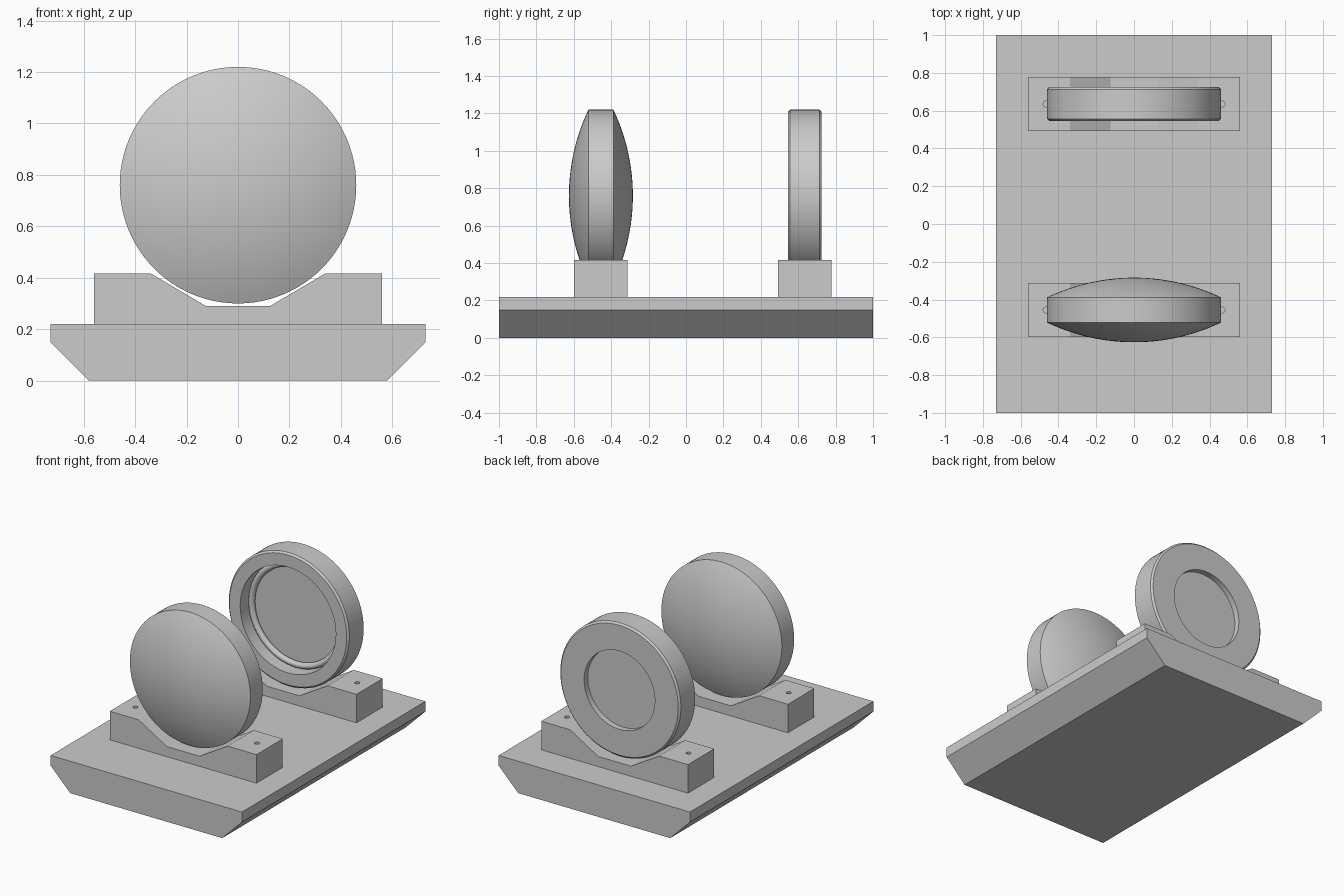
import bpy
import bmesh
import math
from mathutils import Matrix, Vector

cube = bpy.data.objects.get("Cube")
if cube:
    bpy.data.objects.remove(cube, do_unlink=True)

grey = bpy.data.materials.new("plain grey")
grey.use_nodes = True
GREY = (0.6, 0.6, 0.6, 1)
grey.diffuse_color = GREY
grey.node_tree.nodes["Principled BSDF"].inputs["Base Color"].default_value = GREY


def finish(name, bm, smooth=False):
    bmesh.ops.recalc_face_normals(bm, faces=bm.faces)
    mesh = bpy.data.meshes.new(name)
    bm.to_mesh(mesh)
    bm.free()
    mesh.materials.append(grey)
    obj = bpy.data.objects.new(name, mesh)
    bpy.context.collection.objects.link(obj)
    if smooth:
        bpy.ops.object.select_all(action='DESELECT')
        obj.select_set(True)
        bpy.context.view_layer.objects.active = obj
        bpy.ops.object.shade_smooth_by_angle(angle=math.radians(20))
    return obj


def extrude_profile(name, half, y0, y1):
    """Mirror a half outline (x, z) and extrude it along y."""
    outline = half + [(-x, z) for x, z in reversed(half)]
    bm = bmesh.new()
    face = bm.faces.new([bm.verts.new((x, y0, z)) for x, z in outline])
    new = bmesh.ops.extrude_face_region(bm, geom=[face])["geom"]
    verts = [v for v in new if isinstance(v, bmesh.types.BMVert)]
    bmesh.ops.translate(bm, vec=(0, y1 - y0, 0), verts=verts)
    return finish(name, bm)


def lathe(name, profile, y, z, closed=False, steps=96):
    """Spin a profile of (radius, y offset) points around the y axis."""
    bm = bmesh.new()
    verts = [bm.verts.new((r, d, 0)) for r, d in profile]
    edges = [bm.edges.new(pair) for pair in zip(verts, verts[1:])]
    if closed:
        edges.append(bm.edges.new((verts[-1], verts[0])))
    bmesh.ops.spin(bm, geom=verts + edges, cent=(0, 0, 0), axis=(0, 1, 0),
                   angle=math.tau, steps=steps)
    bmesh.ops.remove_doubles(bm, verts=bm.verts, dist=0.0002)
    bmesh.ops.translate(bm, vec=(0, y, z), verts=bm.verts)
    return finish(name, bm, smooth=True)


FRONT_Y, BACK_Y = -0.455, 0.635
AXIS_Z, RADIUS = 0.76, 0.46

# Base plate with chamfered lower sides
extrude_profile("base_plate", [(0.58, 0), (0.73, 0.15), (0.73, 0.22)], -1, 1)

# Notched support blocks with small screw holes
for name, y in (("front", FRONT_Y), ("back", BACK_Y)):
    block = extrude_profile(
        name + "_support_block",
        [(0.56, 0.22), (0.56, 0.417), (0.34, 0.417), (0.125, 0.29)],
        y - 0.143, y + 0.143)
    bm = bmesh.new()
    for x in (-0.465, 0.465):
        bmesh.ops.create_cone(bm, cap_ends=True, segments=24, radius1=0.016,
                              radius2=0.016, depth=0.2,
                              matrix=Matrix.Translation((x, y, 0.4)))
    cutter = finish(name + "_hole_cutter", bm)
    cutter.hide_render = True
    cutter.hide_viewport = True
    cut = block.modifiers.new("screw_holes", 'BOOLEAN')
    cut.operation = 'DIFFERENCE'
    cut.solver = 'EXACT'
    cut.object = cutter
    # Bake the cut so that the cutter can go
    bpy.context.view_layer.update()
    evaluated = block.evaluated_get(bpy.context.evaluated_depsgraph_get())
    block.data = bpy.data.meshes.new_from_object(evaluated)
    bpy.data.objects.remove(cutter, do_unlink=True)

# Double convex lens with a straight rim
SAG, RIM = 0.104, 0.067
curve = (RADIUS ** 2 + SAG ** 2) / (2 * SAG)
spread = math.asin(RADIUS / curve)
cap = []
for i in range(17):
    a = spread * i / 16
    cap.append((curve * math.sin(a), RIM + SAG - curve * (1 - math.cos(a))))
lathe("lens", cap + [(r, -d) for r, d in reversed(cap)], FRONT_Y, AXIS_Z)

# Ring mount: deep front bore, thin centre plate, shallow rear recess
H, C = 0.09, 0.012
lathe("ring_mount", [
    (0, 0.025), (0.365, 0.025), (0.365, -H), (RADIUS - C, -H),
    (RADIUS, C - H), (RADIUS, H - C), (RADIUS - C, H),
    (0.27, H), (0.27, 0.05), (0, 0.05)], BACK_Y, AXIS_Z)

# Round retaining ring seated in the front bore
bead = [(0.342 + 0.021 * math.cos(math.tau * i / 16),
         0.005 + 0.021 * math.sin(math.tau * i / 16)) for i in range(16)]
lathe("retaining_ring", bead, BACK_Y, AXIS_Z, closed=True)
